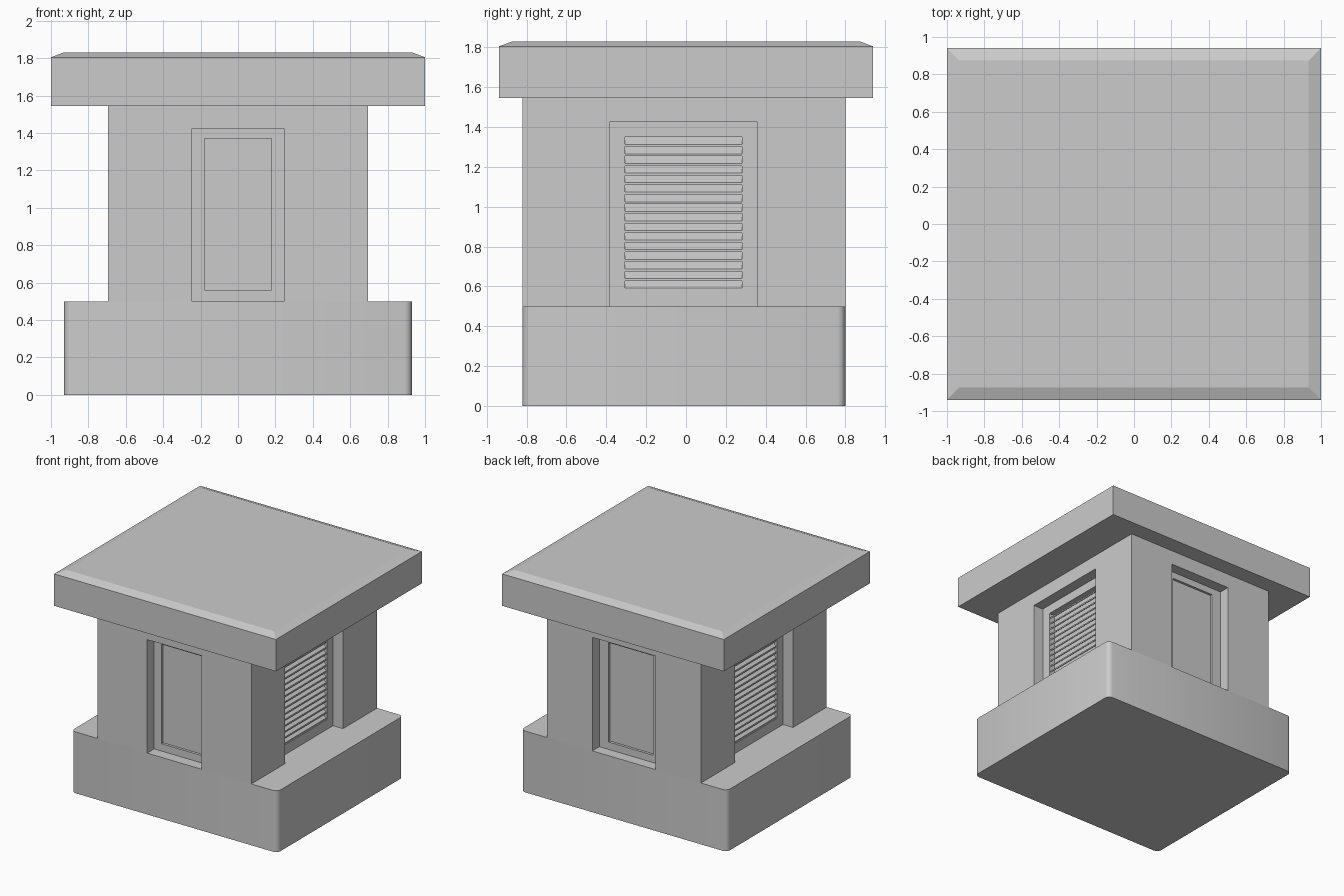
import bpy, bmesh

if "Cube" in bpy.data.objects:
    bpy.data.objects.remove(bpy.data.objects["Cube"])


def box(name, x0, x1, y0, y1, z0, z1):
    bm = bmesh.new()
    bmesh.ops.create_cube(bm, size=1)
    for v in bm.verts:
        v.co = ((x0, x1)[v.co.x > 0], (y0, y1)[v.co.y > 0], (z0, z1)[v.co.z > 0])
    me = bpy.data.meshes.new(name)
    bm.to_mesh(me)
    bm.free()
    ob = bpy.data.objects.new(name, me)
    bpy.context.collection.objects.link(ob)
    return ob


def cut(target, *dims):
    cutter = box("cutter", *dims)
    cutter.hide_render = True
    mod = target.modifiers.new("cut", 'BOOLEAN')
    mod.operation = 'DIFFERENCE'
    mod.solver = 'EXACT'
    mod.object = cutter
    bpy.context.view_layer.objects.active = target
    bpy.ops.object.modifier_apply(modifier=mod.name)
    bpy.data.objects.remove(cutter)


FRONT, BACK, SIDE = -0.82, 0.80, 0.695
FRAME, PANEL, LOUVER = 0.09, 0.11, 0.14   # recess depths

# Plinth with rounded vertical corners
base = box("base", -0.93, 0.93, FRONT, BACK, 0, 0.5)
bm = bmesh.new()
bm.from_mesh(base.data)
upright = [e for e in bm.edges if abs(e.verts[0].co.z - e.verts[1].co.z) > 0.1]
bmesh.ops.bevel(bm, geom=upright, offset=0.04, segments=3, profile=0.5, affect='EDGES')
bm.to_mesh(base.data)
bm.free()
bpy.context.view_layer.objects.active = base
base.select_set(True)
bpy.ops.object.shade_smooth_by_angle()

# Body with stepped recesses on all four sides
body = box("body", -SIDE, SIDE, FRONT, BACK, 0.5, 1.545)
for s, face, outer, inner in ((-1, FRONT, 0.245, 0.18), (1, BACK, 0.285, 0.20)):
    for half, z0, z1, depth in ((outer, 0.4, 1.425, FRAME), (inner, 0.56, 1.37, PANEL)):
        ys = sorted((face + s * 0.1, face - s * depth))
        cut(body, -half, half, *ys, z0, z1)
for s in (-1, 1):
    for y0, y1, z0, z1, depth in ((-0.385, 0.36, 0.4, 1.425, FRAME),
                                  (-0.305, 0.28, 0.58, 1.35, LOUVER)):
        xs = sorted((s * (SIDE + 0.1), s * (SIDE - depth)))
        cut(body, *xs, y0, y1, z0, z1)

# Tilted louver slats in the side openings
COUNT = 16
PITCH = (1.35 - 0.58) / COUNT
for s, label in ((-1, "left"), (1, "right")):
    bm = bmesh.new()
    for i in range(COUNT):
        z = 0.58 + i * PITCH
        out, back = s * (SIDE - FRAME - 0.006), s * (SIDE - LOUVER)
        profile = [(out, z), (out, z + 0.012), (back, z + PITCH), (back, z + PITCH - 0.012)]
        face = bm.faces.new([bm.verts.new((x, -0.305, h)) for x, h in profile])
        ext = bmesh.ops.extrude_face_region(bm, geom=[face], use_keep_orig=True)
        for v in ext["geom"]:
            if isinstance(v, bmesh.types.BMVert):
                v.co.y = 0.28
    bmesh.ops.recalc_face_normals(bm, faces=bm.faces)
    me = bpy.data.meshes.new(label + "_louver")
    bm.to_mesh(me)
    bm.free()
    bpy.context.collection.objects.link(bpy.data.objects.new(label + "_louver", me))

# Overhanging roof slab with a shallow bevelled cap
roof = box("roof", -1, 1, -0.94, 0.94, 1.545, 1.805)
bm = bmesh.new()
bm.from_mesh(roof.data)
bm.normal_update()
top = [f for f in bm.faces if f.normal.z > 0.9]
bmesh.ops.inset_region(bm, faces=top, thickness=0.067, use_even_offset=True)
for v in top[0].verts:
    v.co.z = 1.83
bm.to_mesh(roof.data)
bm.free()
